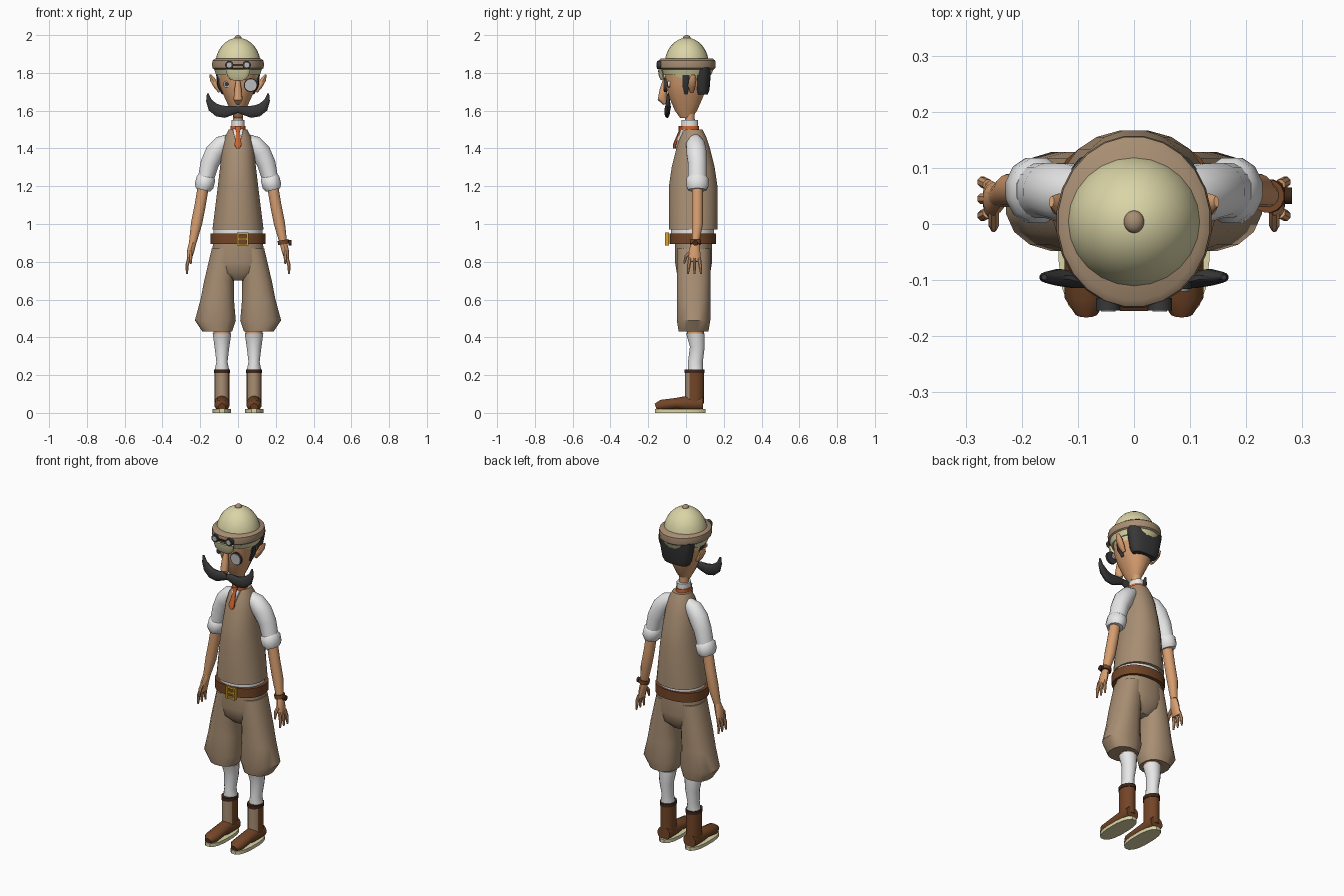
import bpy, bmesh
from math import cos, sin, pi, radians, copysign
from mathutils import Vector

if "Cube" in bpy.data.objects:
    bpy.data.objects.remove(bpy.data.objects["Cube"])


def material(name, *rgb):
    m = bpy.data.materials.new(name)
    m.use_nodes = True
    m.diffuse_color = (*rgb, 1)
    m.node_tree.nodes["Principled BSDF"].inputs["Base Color"].default_value = (*rgb, 1)
    return m


khaki = material("khaki cloth", .39, .27, .17)
cream = material("cream felt", .7, .66, .38)
skin = material("skin", .68, .34, .16)
leather = material("brown leather", .17, .06, .02)
dark = material("dark leather", .05, .02, .01)
white = material("white cotton", .8, .8, .8)
hair = material("dark hair", .04, .04, .04)
orange = material("orange silk", .66, .14, .03)
gold = material("gold metal", .7, .37, .02)
glass = material("pale glass", .5, .5, .5)

X, Y, Z = (Vector(axis) for axis in ((1, 0, 0), (0, 1, 0), (0, 0, 1)))
parts = []


def finish(name, bm, mat, mirror=False):
    bmesh.ops.recalc_face_normals(bm, faces=bm.faces)
    mesh = bpy.data.meshes.new(name)
    bm.to_mesh(mesh)
    bm.free()
    mesh.materials.append(mat)
    ob = bpy.data.objects.new(name, mesh)
    bpy.context.collection.objects.link(ob)
    if mirror:
        ob.modifiers.new("left and right", 'MIRROR')
    parts.append(ob)
    return ob


def tube(name, mat, *rings, sides=16, ref=Y, flat=False, power=2, mirror=False):
    """Skin of cross-sections (x, y, z, half width, optional half depth) along a path."""
    bm = bmesh.new()
    centres = [Vector(ring[:3]) for ring in rings]
    last = len(rings) - 1
    loops = []
    for i, (centre, ring) in enumerate(zip(centres, rings)):
        along = Z if flat else (centres[min(i + 1, last)] - centres[max(i - 1, 0)]).normalized()
        across = ref.cross(along).normalized()
        deep = along.cross(across)
        loop = []
        for k in range(sides):
            angle = 2 * pi * (k + .5) / sides
            p, q = (copysign(abs(f) ** (2 / power), f) for f in (cos(angle), sin(angle)))
            loop.append(bm.verts.new(centre + across * p * ring[3] + deep * q * ring[-1]))
        loops.append(loop)
    for low, high in zip(loops, loops[1:]):
        for k in range(sides):
            n = (k + 1) % sides
            bm.faces.new((low[k], low[n], high[n], high[k]))
    bm.faces.new(loops[0])
    bm.faces.new(loops[-1])
    return finish(name, bm, mat, mirror)


def body(name, mat, y, *sections, **options):
    """Upright form from horizontal sections (z, half width, half depth)."""
    return tube(name, mat, *[(0, y, *section) for section in sections], flat=True, **options)


def column(name, mat, x, y, width, depth, heights, **options):
    """Straight upright form with one cross-section."""
    return tube(name, mat, *[(x, y, z, width, depth) for z in heights], flat=True, **options)


def disc(name, mat, centre, radius, thickness, axis=Y, **options):
    ends = [Vector(centre) + axis * thickness * end for end in (-.5, .5)]
    return tube(name, mat, *[(*end, radius) for end in ends], ref=Z, **options)


def ball(name, mat, centre, size):
    bm = bmesh.new()
    bmesh.ops.create_uvsphere(bm, u_segments=24, v_segments=16, radius=1)
    bmesh.ops.scale(bm, vec=size, verts=bm.verts)
    bmesh.ops.translate(bm, vec=centre, verts=bm.verts)
    return finish(name, bm, mat)


def box(name, mat, centre, size):
    bm = bmesh.new()
    bmesh.ops.create_cube(bm, size=1)
    bmesh.ops.scale(bm, vec=size, verts=bm.verts)
    bmesh.ops.translate(bm, vec=centre, verts=bm.verts)
    return finish(name, bm, mat)


# Boots: sole, foot, shaft with a pale front panel, dark rim
leg = .085
column("boot_sole", cream, leg, -.03, .05, .135, (0, .02), power=2.5, mirror=True)
tube("boot_foot", leather, (leg, .09, .05, .04), (leg, 0, .05, .04), (leg, -.05, .05, .04, .03),
     (leg, -.13, .04, .04, .03), (leg, -.16, .03, .02), ref=Z, mirror=True)
shaft = column("boot_shaft", leather, leg, .045, .04, .05, (.05, .1, .22), mirror=True)
shaft.data.materials.append(khaki)
for face in shaft.data.polygons:
    if face.normal.y < -.6:
        face.material_index = 1
column("boot_rim", dark, leg, .045, .043, .053, (.21, .23), mirror=True)

# Socks and bare knees
tube("sock", white, (leg, .05, .22, .04), (leg, .05, .27, .03, .04), (leg, .06, .35, .04),
     (leg, .05, .42, .05), flat=True, mirror=True)
column("knee", skin, leg, .05, .045, .045, (.4, .5), mirror=True)

# Baggy breeches
tube("breeches_leg", khaki, (.11, .04, .43, .08), (.12, .04, .49, .11, .09), (.11, .04, .6, .09),
     (.1, .04, .7, .08, .09), (.07, .04, .87, .07, .09), flat=True, power=2.3, mirror=True)
body("breeches_seat", khaki, .04, (.7, .05, .05), (.74, .12, .09), (.8, .15, .1), (.92, .13, .1),
     power=2.3)

# Belt with buckle
belt_y = .035
column("belt", leather, 0, belt_y, .147, .124, (.895, .95), sides=24, power=2.3)
for x in (0, .05):
    box("buckle_side", gold, (x, -.1, .92), (.01, .02, .07))
for z in (.89, .92, .95):
    box("buckle_bar", gold, (.025, -.1, z), (.05, .01, .01))

# Shirt tail and waistcoat
column("shirt_tail", white, 0, belt_y, .13, .115, (.94, .98), sides=24)
body("waistcoat", khaki, .038, (.97, .137, .13), (1.2, .108, .13), (1.3, .096, .115),
     (1.4, .085, .09), (1.46, .07, .07), (1.5, .05, .05), sides=20, power=2.2)

# Collar, shirt front and tie
column("collar", white, 0, .02, .036, .045, (1.48, 1.55))
column("tie_band", orange, 0, .02, .04, .05, (1.5, 1.52))
tube("shirt_front", white, (0, -.05, 1.41, .01), (0, -.02, 1.5, .04, .01), sides=4)
tube("tie", orange, (0, -.06, 1.4, .01), (0, -.06, 1.42, .02, .01), (0, -.03, 1.49, .01),
     (0, -.03, 1.52, .02, .01), sides=8)

# Sleeves with rolled cuffs
tube("sleeve", white, (.04, .05, 1.45, .03), (.085, .05, 1.425, .046, .05), (.12, .055, 1.38, .054),
     (.15, .06, 1.32, .05), (.18, .06, 1.2, .04, .05), mirror=True)
tube("rolled_cuff", white, (.167, .06, 1.255, .045), (.17, .06, 1.24, .052, .06),
     (.18, .06, 1.2, .052, .06), (.185, .06, 1.18, .04, .05), sides=12, mirror=True)

# Arms, palms and fingers
tube("forearm", skin, (.18, .06, 1.22, .03), (.2, .06, 1.1, .03), (.22, .06, 1, .03),
     (.24, .05, .9, .02), mirror=True)
tube("palm", skin, (.24, .05, .9, .02), (.25, .045, .86, .02, .03), (.26, .045, .8, .01, .035),
     sides=10, mirror=True)
fingers = (("index", .02, -.01), ("middle", .045, 0), ("ring", .07, .01))
for name, y, spread in fingers:
    tube(name + "_finger", skin, (.26, y, .82, .01), (.27, y + spread / 2, .78, .01),
         (.27, y + spread, .735, .005), sides=8, mirror=True)
tube("thumb", skin, (.25, .03, .86, .01), (.25, 0, .83, .01), (.25, -.01, .79, .005),
     sides=8, mirror=True)

# Wristwatch on the left arm
tube("watch_strap", leather, (.238, .05, .915, .03), (.242, .05, .893, .03))
disc("watch_case", dark, (.275, .05, .9), .015, .014, axis=X)

# Neck, head, nose and ears
body("neck", skin, .02, (1.5, .03, .03), (1.57, .026, .026), (1.66, .035, .035))
body("head", skin, 0, (1.56, .02, .03), (1.6, .04, .06), (1.68, .077, .095), (1.74, .1, .11),
     (1.84, .11, .12), power=2.2)
tube("nose", skin, (0, -.11, 1.77, .01), (0, -.12, 1.71, .02), (0, -.125, 1.66, .025),
     (0, -.11, 1.635, .01), sides=10)
tube("ear", skin, (.095, .03, 1.7, .01), (.115, .03, 1.73, .015, .02), (.135, .035, 1.765, .015, .02),
     (.147, .04, 1.79, .005, .01), sides=10, mirror=True)

# Hair, sideburns and moustache
body("back_hair", hair, .085, (1.685, .075, .03), (1.71, .09, .04), (1.83, .113, .05), power=2.6)
tube("sideburn", hair, (.077, 0, 1.69, .01), (.1, 0, 1.73, .01, .02), (.11, 0, 1.82, .01, .02),
     sides=8, mirror=True)
tube("moustache", hair, (0, -.1, 1.607, .018, .012), (.03, -.1, 1.602, .025, .015),
     (.07, -.1, 1.594, .033, .015), (.105, -.1, 1.6, .033, .015), (.135, -.095, 1.62, .028, .015),
     (.155, -.095, 1.655, .015, .01), (.16, -.095, 1.69, .005), sides=12, mirror=True)

# Eyes and monocle
disc("eye_white", white, (.06, -.09, 1.74), .017, .01, mirror=True)
disc("pupil", hair, (.06, -.095, 1.74), .012, .01, mirror=True)
disc("monocle_rim", hair, (.067, -.11, 1.735), .036, .012, sides=24)
disc("monocle_lens", glass, (.067, -.115, 1.735), .031, .01, sides=24)

# Hat: lower brim, rolled band, dome, visor and button
hat_y = .004
body("hat_lower_brim", cream, hat_y, (1.79, .117, .13), (1.82, .128, .144), sides=24)
body("hat_band", khaki, hat_y, (1.815, .122, .14), (1.825, .136, .152), (1.845, .139, .154),
     (1.865, .136, .152), (1.875, .122, .14), sides=24)
body("hat_lining", cream, hat_y, (1.84, .125, .14), (1.873, .117, .125), sides=24)
ball("hat_dome", cream, (0, hat_y, 1.84), (.121, .118, .146))
tube("hat_visor", cream, (0, -.122, 1.765, .04, .012), (0, -.13, 1.785, .058, .014),
     (0, -.135, 1.82, .066, .014), power=3)
ball("hat_button", khaki, (0, hat_y, 1.985), (.018, .02, .015))

# Goggles resting on the band
disc("goggle_rim", hair, (.046, -.143, 1.842), .022, .022, mirror=True)
disc("goggle_lens", glass, (.046, -.153, 1.842), .013, .006, mirror=True)
box("goggle_bridge", dark, (0, -.15, 1.842), (.05, .01, .01))

# Smooth shading with sharp creases
bpy.ops.object.select_all(action='DESELECT')
for part in parts:
    part.select_set(True)
bpy.context.view_layer.objects.active = shaft
bpy.ops.object.shade_smooth_by_angle(angle=radians(42))
